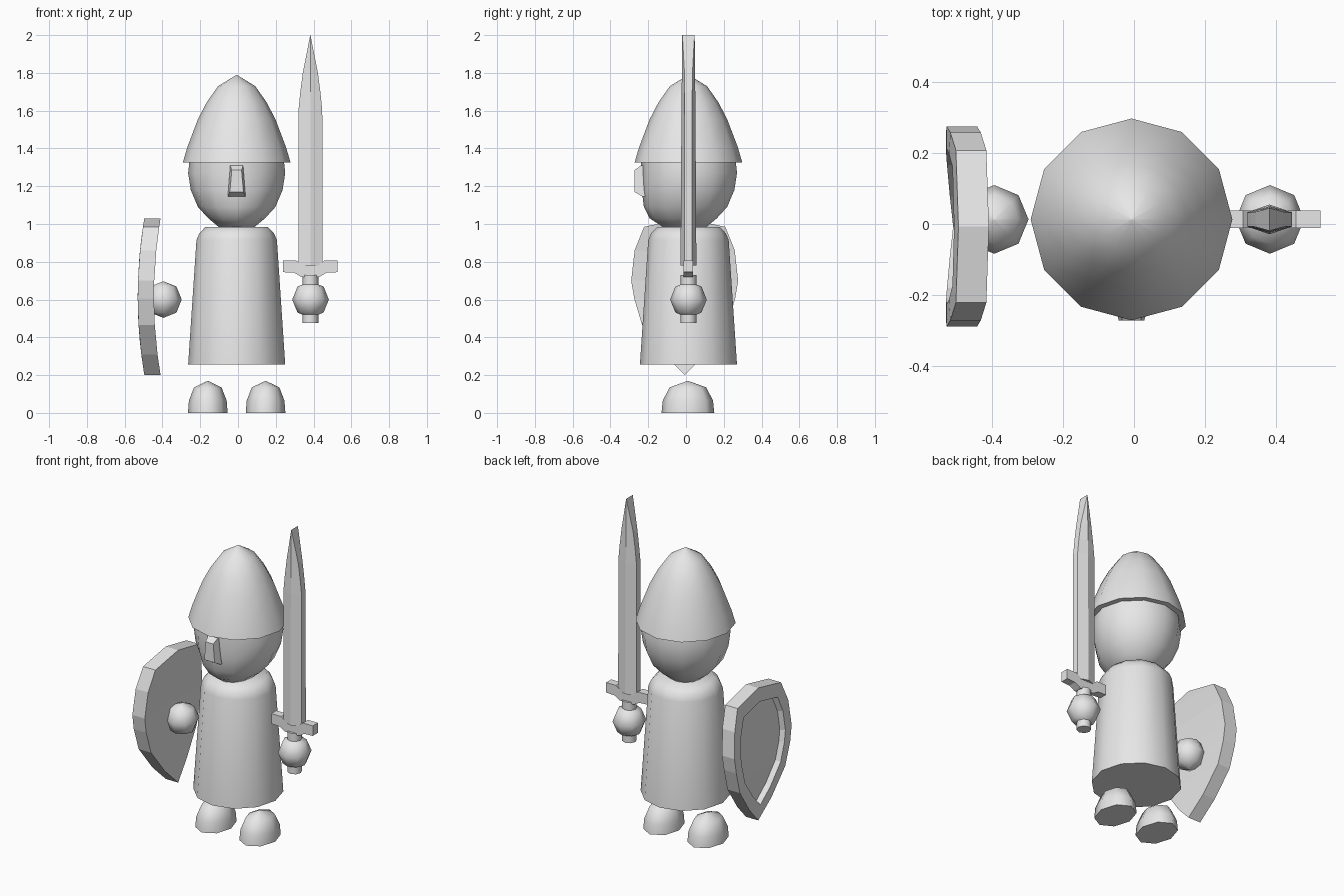
import bpy, bmesh, math

if "Cube" in bpy.data.objects:
    bpy.data.objects.remove(bpy.data.objects["Cube"])

grey = bpy.data.materials.new("light_grey")
grey.diffuse_color = (0.8, 0.8, 0.8, 1)
grey.use_nodes = True
grey.node_tree.nodes["Principled BSDF"].inputs["Base Color"].default_value = grey.diffuse_color
CX, CY = -0.007, 0.013


def make(name, verts, faces, smooth=None):
    me = bpy.data.meshes.new(name)
    me.from_pydata(verts, [], faces)
    bm = bmesh.new()
    bm.from_mesh(me)
    bmesh.ops.remove_doubles(bm, verts=bm.verts, dist=1e-5)
    bmesh.ops.recalc_face_normals(bm, faces=bm.faces)
    bm.to_mesh(me)
    bm.free()
    me.materials.append(grey)
    ob = bpy.data.objects.new(name, me)
    bpy.context.collection.objects.link(ob)
    if smooth:
        bpy.ops.object.select_all(action='DESELECT')
        ob.select_set(True)
        bpy.context.view_layer.objects.active = ob
        bpy.ops.object.shade_smooth_by_angle(angle=math.radians(smooth))
    return ob


def loft(name, rings, smooth=None):
    """Skin equal-length rings of points and cap both ends."""
    n = len(rings[0])
    verts = [p for r in rings for p in r]
    faces = [(a * n + i, a * n + (i + 1) % n, (a + 1) * n + (i + 1) % n, (a + 1) * n + i)
             for a in range(len(rings) - 1) for i in range(n)]
    faces += [tuple(range(n)), tuple(range(len(verts) - n, len(verts)))]
    return make(name, verts, faces, smooth)


def lathe(name, profile, cx, cy, n, sy=1.0, smooth=60):
    """Profile rows are (radius, z) or (radius, z, front radius)."""
    rings = []
    for row in profile:
        r, z = row[0], row[1]
        front = row[2] if len(row) > 2 else r
        ring = []
        for i in range(n):
            a = math.tau * i / n
            s = math.sin(a)
            ring.append((cx + r * math.cos(a), cy + sy * s * (front if s < 0 else r), z))
        rings.append(ring)
    return loft(name, rings, smooth)


E = 0.0002  # closed pole radius

# Robe, head with a fuller chin at the front, and pointed helmet
lathe("robe", [(0.257, 0.255), (0.213, 0.915), (0.198, 0.95), (0.165, 0.985)], CX, CY, 12)
lathe("head", [(0.09, 0.98, 0.13), (0.15, 1.03, 0.205), (0.205, 1.09, 0.236),
               (0.243, 1.18, 0.247), (0.257, 1.27, 0.25), (0.25, 1.335, 0.25)], CX, CY, 12)
lathe("helmet", [(0.285, 1.325), (0.262, 1.405), (0.205, 1.555), (0.158, 1.645),
                 (0.098, 1.73), (E, 1.79)], CX, CY, 12)

# Nose: wider at the bottom, chamfered towards the front
loft("nose", [
    [(CX + x, -0.2, z) for x, z in ((-0.047, 1.145), (0.047, 1.145), (0.034, 1.31), (-0.034, 1.31))],
    [(CX + x, y, z) for x, y, z in ((-0.047, -0.23, 1.145), (0.047, -0.23, 1.145),
                                    (0.034, -0.238, 1.31), (-0.034, -0.238, 1.31))],
    [(CX + x, -0.273, z) for x, z in ((-0.036, 1.17), (0.036, 1.17), (0.026, 1.285), (-0.026, 1.285))],
])

# Feet and hands
for side, x in (("left", -0.16), ("right", 0.146)):
    lathe(side + "_foot", [(0.105, 0), (0.1, 0.065), (0.073, 0.135), (E, 0.17)],
          x, 0.01, 8, sy=1.33)
for side, x in (("left", -0.395), ("right", 0.384)):
    lathe(side + "_hand", [(E, 0.503), (0.069, 0.531), (0.097, 0.6), (0.069, 0.669), (E, 0.697)],
          x, 0.013, 8)

# Sword: grip, cross guard, ridged blade
SX, SY = 0.383, 0.013
lathe("sword_grip", [(0.042, 0.475), (0.042, 0.73)], SX, SY, 8)
half = [(0.048, 0.72), (0.085, 0.742), (0.144, 0.745), (0.144, 0.808), (0.075, 0.808), (0.06, 0.795)]
outline = half + [(-x, z) for x, z in reversed(half)]
loft("sword_guard", [[(SX + x, SY + y, z) for x, z in outline] for y in (-0.025, 0.025)])
blade = []
for z, w, edge, ridge in ((0.78, 0.064, 0.02, 0.042), (1.6, 0.063, 0.02, 0.037),
                          (1.7, 0.053, 0.02, 0.036), (1.8, 0.04, 0.021, 0.035),
                          (2.0, 0.0005, 0.032, 0.033)):
    blade.append([(SX + x, SY + y, z) for x, y in ((-w, -edge), (0, -ridge), (w, -edge),
                                                   (w, edge), (0, ridge), (-w, edge))])
loft("sword_blade", blade)

# Shield: curved over its height, raised rim around a sunken outer panel
side = [(0.215, 0.985), (0.265, 0.86), (0.283, 0.7), (0.267, 0.605), (0.225, 0.465), (0.11, 0.31)]
heater = [(0, 1.03)] + side + [(0, 0.2)] + [(-y, z) for y, z in reversed(side)]


def bow(z):
    return -0.445 + 0.035 * ((z - 0.615) / 0.415) ** 2


def shield_ring(scale, depth):
    ring = []
    for y, z in heater:
        zz = 0.66 + (z - 0.66) * scale
        ring.append((bow(zz) - depth, -0.007 + y * scale, zz))
    return ring


rings = [shield_ring(s, d) for s, d in ((1, 0), (1, 0.086), (0.78, 0.086), (0.74, 0.055))]
n = len(heater)
verts = [p for r in rings for p in r]
faces = [(a * n + i, a * n + (i + 1) % n, (a + 1) * n + (i + 1) % n, (a + 1) * n + i)
         for a in range(3) for i in range(n)]
# Front and back panels are strips between matching left and right points
for base in (0, 3 * n):
    faces.append((base, base + 1, base + n - 1))
    faces += [(base + i, base + i + 1, base + n - i - 1, base + n - i) for i in range(1, 6)]
    faces.append((base + 6, base + 7, base + 8))
make("shield", verts, faces)
